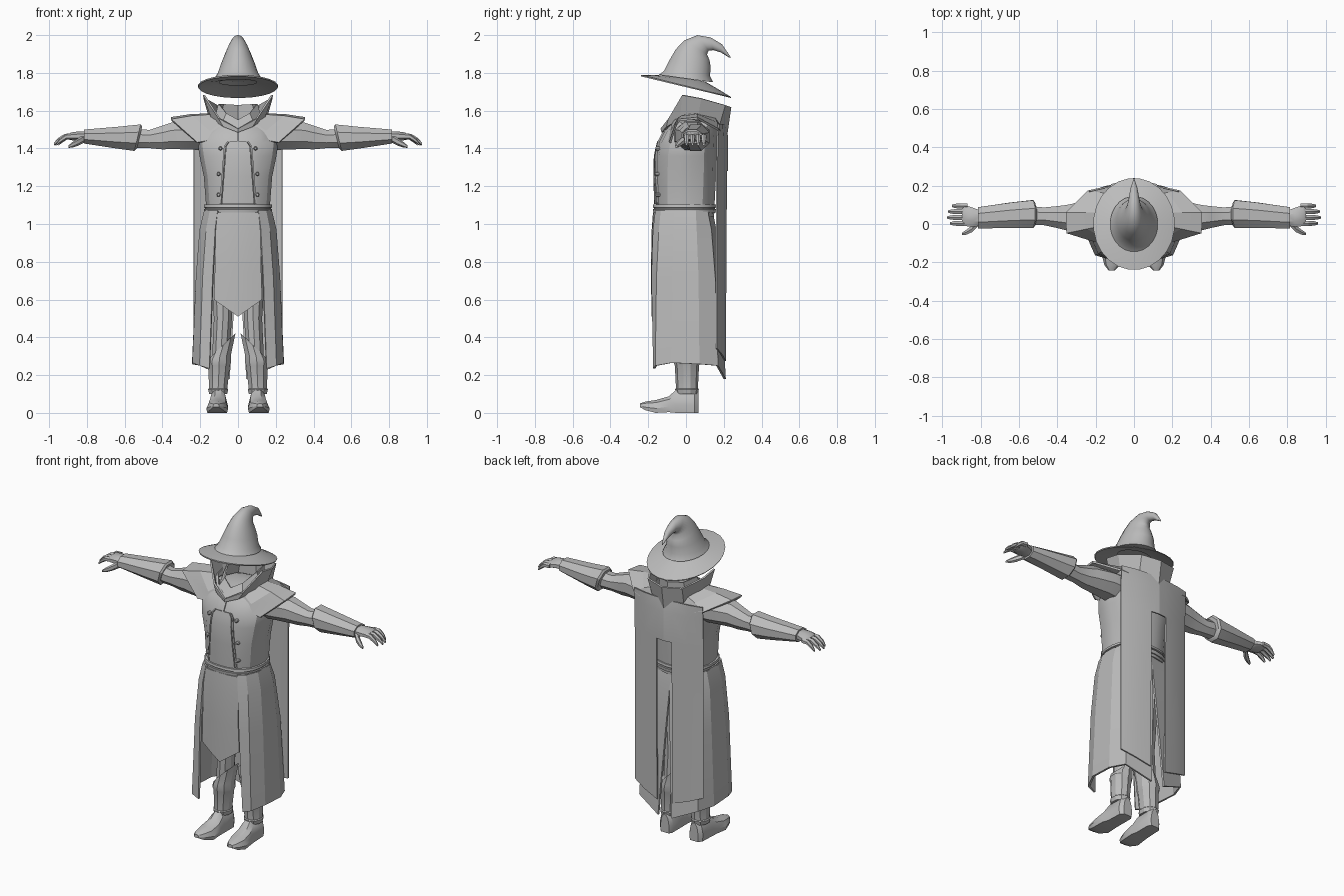
import bpy, bmesh, math
from mathutils import Vector

mat = bpy.data.materials.new("grey cloth")
mat.diffuse_color = (0.5, 0.5, 0.5, 1)


def build(name, verts, faces, mirror=False, thick=0, angle=30):
    me = bpy.data.meshes.new(name)
    me.from_pydata([tuple(v) for v in verts], [], faces)
    bm = bmesh.new()
    bm.from_mesh(me)
    bmesh.ops.remove_doubles(bm, verts=bm.verts, dist=0.0002)
    bmesh.ops.recalc_face_normals(bm, faces=bm.faces)
    bm.to_mesh(me)
    bm.free()
    me.materials.append(mat)
    ob = bpy.data.objects.new(name, me)
    bpy.context.collection.objects.link(ob)
    if mirror:
        m = ob.modifiers.new("mirror", 'MIRROR')
        m.merge_threshold = 0.0005
    if thick:
        s = ob.modifiers.new("thickness", 'SOLIDIFY')
        s.thickness = thick
        s.offset = 0
    for o in bpy.context.selected_objects:
        o.select_set(False)
    bpy.context.view_layer.objects.active = ob
    ob.select_set(True)
    bpy.ops.object.convert(target='MESH')
    bpy.ops.object.shade_smooth_by_angle(angle=math.radians(12 if thick else angle))
    return ob


def loft(name, rings, closed=True, cap=True, **kw):
    """Skin a list of equal-length point rows."""
    n = len(rings[0])
    verts = [p for r in rings for p in r]
    faces = []
    for i in range(len(rings) - 1):
        for j in range(n if closed else n - 1):
            k = (j + 1) % n
            faces.append((i * n + j, i * n + k, (i + 1) * n + k, (i + 1) * n + j))
    if closed and cap:
        faces += [tuple(range(n)), tuple(range(len(verts) - n, len(verts)))]
    return build(name, verts, faces, **kw)


def oval(n, power=2.0):
    for i in range(n):
        a = 2 * math.pi * (i + 0.5) / n
        c, s = math.cos(a), math.sin(a)
        k = (abs(c) ** power + abs(s) ** power) ** (-1 / power)
        yield c * k, s * k


def ring_z(cx, cy, z, rx, ry, n=12, power=2.0):
    return [(cx + u * rx, cy + v * ry, z) for u, v in oval(n, power)]


def ring_x(x, cy, cz, ry, rz, n=8):
    return [(x, cy + u * ry, cz + v * rz) for u, v in oval(n)]


def tilted(f, b, hw, n=24):
    """Oval ring from its front and back (y, z) points and half width."""
    f, b = Vector(f), Vector(b)
    return [(u * hw, *((f + b) / 2 + (b - f) / 2 * v)) for u, v in oval(n)]


# Hat: sloping brim and a cone whose tip curls backwards
loft("hat_brim", [tilted((-.10, 1.785), (.10, 1.755), .10),
                  tilted((-.18, 1.79), (.17, 1.715), .165),
                  tilted((-.24, 1.79), (.24, 1.672), .213),
                  tilted((-.24, 1.782), (.24, 1.667), .21),
                  tilted((-.10, 1.765), (.13, 1.725), .12),
                  tilted((-.09, 1.765), (.09, 1.735), .10)], cap=False, angle=45)
loft("hat_cone", [tilted((-.145, 1.79), (.145, 1.75), .125),
                  tilted((-.118, 1.81), (.128, 1.785), .108),
                  tilted((-.09, 1.865), (.132, 1.83), .09),
                  tilted((-.055, 1.925), (.125, 1.868), .07),
                  tilted((-.01, 1.972), (.112, 1.898), .052),
                  tilted((.06, 2.0), (.12, 1.918), .036),
                  tilted((.13, 1.988), (.145, 1.92), .027),
                  tilted((.19, 1.952), (.185, 1.908), .018),
                  tilted((.238, 1.882), (.23, 1.88), .002)], angle=60)

# Torso
BODY = [(1.04, .0, .168, .150), (1.12, -.005, .172, .158), (1.25, -.002, .182, .162),
        (1.36, .0, .205, .162), (1.43, .008, .215, .155), (1.49, .025, .195, .14),
        (1.54, .045, .15, .115), (1.555, .06, .08, .07)]
loft("torso", [ring_z(0, cy, z, rx, ry, 16, 2.5) for z, cy, rx, ry in BODY])


def front(x, z):
    """Depth of the chest surface at x, z."""
    for a, b in zip(BODY, BODY[1:]):
        if a[0] <= z <= b[0]:
            t = (z - a[0]) / (b[0] - a[0])
            cy, rx, ry = [a[i] + t * (b[i] - a[i]) for i in (1, 2, 3)]
            return cy - ry * (1 - (abs(x) / rx) ** 2.5) ** .4


# Chest panel, centre seam, jacket edge strips and buttons
rows = [(1.105, .085), (1.25, .074), (1.36, .066), (1.41, .062), (1.435, .045)]
loft("chest_panel", [[(w * t, front(w * t, z) - .004, z) for t in (0, .5, 1)]
                     for z, w in rows], closed=False, mirror=True, thick=.009)
loft("centre_seam", [[(x, front(x, z) - .002, z) for x in (0, .005)] for z in (1.43, 1.49)],
     closed=False, mirror=True, thick=.009)
loft("jacket_edge", [[(w + d, front(w + d, z) - .003, z) for d in (.004, .012)]
                     for z, w in rows], closed=False, mirror=True, thick=.009)
for i, (x, z) in enumerate([(.093, 1.40), (.103, 1.265), (.103, 1.155)]):
    y = front(x, z)
    disc = [[(x + .011 * r * math.cos(a), y + d, z + .011 * r * math.sin(a))
             for a in [k * math.pi / 4 for k in range(8)]]
            for r, d in ((1, .01), (1, -.01), (.6, -.016))]
    loft(f"button_{i + 1}", disc, mirror=True)

# Belt
loft("belt", [ring_z(0, -.008, z, .178 + e, .165 + e, 20, 2.4)
              for z, e in ((1.055, -.02), (1.058, 0), (1.078, .003), (1.08, -.003),
                           (1.085, -.003), (1.087, .004), (1.102, .002), (1.104, -.02))])

# Coat skirt, open at the front and slit at the back
cols = [[(.105, -.158), (.118, -.17), (.132, -.178), (.15, -.168, .235)],
        [(.145, -.13), (.165, -.14), (.183, -.152), (.20, -.158, .25)],
        [(.174, -.06), (.198, -.065), (.217, -.07), (.236, -.075, .265)],
        [(.174, .05), (.198, .055), (.217, .065), (.238, .07, .258)],
        [(.13, .11), (.155, .13), (.18, .15), (.20, .165, .25)],
        [(.0, .135), (.0, .155), (.012, .175), (.045, .205, .18)]]
loft("coat_skirt", [[(c[r][0], c[r][1], z or c[r][2]) for c in cols]
                    for r, z in enumerate((1.07, .97, .72, 0))],
     closed=False, mirror=True, thick=.012)

# Pointed front panel
loft("front_panel", [[(w * t, -.178 - b + .012 * t * t, z + (tip * (1 - t))) for t in (0, .5, 1)]
                     for z, w, b, tip in ((1.06, .112, -.008, 0), (.95, .118, 0, 0),
                                          (.75, .122, .002, 0), (.60, .127, 0, -.09))],
     closed=False, mirror=True, thick=.01)

# Shoulder mantle: sinks into the chest in front, flares to side points
inner = [(0, -.085, 1.495), (.08, -.068, 1.54), (.135, 0, 1.575), (.145, .06, 1.58),
         (.11, .15, 1.56), (0, .20, 1.52)]
outer = [(0, -.10, 1.47), (.215, -.085, 1.43), (.352, -.045, 1.55), (.355, .06, 1.56),
         (.24, .17, 1.50), (0, .215, 1.45)]
mid = [((Vector(a) + Vector(b)) / 2 + Vector((0, 0, .006))) for a, b in zip(inner, outer)]
loft("mantle", [inner, mid, outer], closed=False, mirror=True, thick=.012)

# Cape with a wide central slot
rows = [(1.53, 1.53, .172, .20), (1.46, 1.46, .166, .213), (1.28, 1.28, .163, .213),
        (.34, .275, .163, .207)]
V, F = [], []
for zo, zi, yo, yi in rows:
    V += [(0, yi + .006, zi), (.052, yi, zi), (.15, (yo + yi) / 2 + .005, (zo + zi) / 2),
          (.235, yo, zo)]
for r in range(3):
    for c in range(3):
        if r < 2 or c > 0:
            i = r * 4 + c
            F.append((i, i + 1, i + 5, i + 4))
build("cape", V, F, mirror=True, thick=.008)

# Standing collar, open at the front, and the inner neck scarf
low = [(0, -.125, 1.485), (.075, -.10, 1.515), (.135, -.03, 1.555), (.145, .06, 1.55),
       (.105, .17, 1.51), (0, .215, 1.48)]
high = [(0, -.13, 1.505), (.10, -.09, 1.56), (.18, -.02, 1.683), (.178, .08, 1.665),
        (.115, .205, 1.63), (0, .235, 1.62)]
loft("collar", [low, high], closed=False, mirror=True, thick=.01)
scarf = [[(0, -.11, 1.50), (.08, -.07, 1.54), (.12, .02, 1.56), (.09, .13, 1.55), (0, .18, 1.53)],
         [(0, -.07, 1.55), (.06, -.04, 1.585), (.10, .04, 1.635), (.08, .14, 1.635),
          (0, .18, 1.63)]]
loft("neck_scarf", scarf, closed=False, mirror=True, thick=.008)

# Sleeves, forearm guards and hands
loft("sleeve", [ring_x(*r) for r in ((.15, .03, 1.465, .10, .085), (.24, .033, 1.468, .098, .08),
     (.35, .033, 1.467, .072, .076), (.40, .036, 1.458, .062, .068), (.47, .04, 1.45, .05, .052),
     (.56, .045, 1.455, .055, .055), (.80, .035, 1.463, .045, .033))], mirror=True)
guard = []
for x, cy, cz, ry, rz, lean in ((.522, .052, 1.457, .066, .064, .016), (.532, .052, 1.457, .078, .076, .018),
                                (.64, .046, 1.458, .072, .062, .01), (.815, .032, 1.463, .06, .04, 0),
                                (.815, .032, 1.463, .045, .03, 0)):
    guard.append([(p[0] - lean * (p[2] - cz) / rz, p[1], p[2])
                  for p in ring_x(x, cy, cz, ry, rz)])
loft("forearm_guard", guard, mirror=True)
loft("palm", [ring_x(*r) for r in ((.80, .03, 1.463, .042, .03), (.84, .035, 1.466, .054, .027),
     (.885, .045, 1.464, .06, .022), (.897, .045, 1.462, .05, .015))], mirror=True)
for i, (y, l) in enumerate([(.0, .09), (.031, .105), (.062, .10), (.091, .08)]):
    loft(f"finger_{i + 1}", [ring_x(.87 + l * t, y + .003, z, r, r, 6) for t, z, r in
         ((0, 1.464, .015), (.45, 1.462, .0155), (.8, 1.441, .013), (1, 1.422, .007))], mirror=True)
loft("thumb", [ring_x(x, y, z, r, r, 6) for x, y, z, r in
     ((.81, .01, 1.455, .022), (.845, -.025, 1.435, .02), (.875, -.043, 1.42, .015),
      (.897, -.052, 1.41, .007))], mirror=True)

# Trouser legs, boot shafts and shoes
loft("leg", [ring_z(*r, 10) for r in ((.08, 0, 1.0, .075, .09), (.082, 0, .75, .065, .075),
     (.08, 0, .5, .05, .062), (.09, .005, .32, .048, .058), (.105, .008, .10, .042, .05))],
     mirror=True)
shaft = []
for cx, z, rx, ry, tilt in ((.105, .10, .05, .057, 0), (.105, .125, .056, .063, 0),
                            (.105, .13, .051, .058, 0), (.10, .25, .06, .064, 0),
                            (.10, .265, .066, .07, .0), (.097, .295, .062, .067, .01),
                            (.078, .36, .068, .068, .065), (.076, .355, .06, .06, .06)):
    shaft.append([(x, y + .005, h - tilt * (x - cx) / rx)
                  for x, y, h in ring_z(cx, 0, z, rx, ry, 10)])
loft("boot_shaft", shaft, mirror=True)
shoe = []
for y, w, zb, zt, cx in ((.066, .03, .0, .11, .10), (.045, .046, .0, .125, .103),
                         (-.05, .048, .0, .125, .105), (-.09, .055, .004, .088, .107),
                         (-.16, .058, .0, .068, .11), (-.215, .04, .014, .06, .114),
                         (-.243, .016, .03, .05, .116)):
    h = zt - zb
    shoe.append([(cx + w * u, y, zb + h * v) for u, v in
                 ((-.9, 0), (.9, 0), (1, .35), (.75, .8), (.3, 1), (-.3, 1), (-.75, .8), (-1, .35))])
loft("shoe", shoe, mirror=True)
